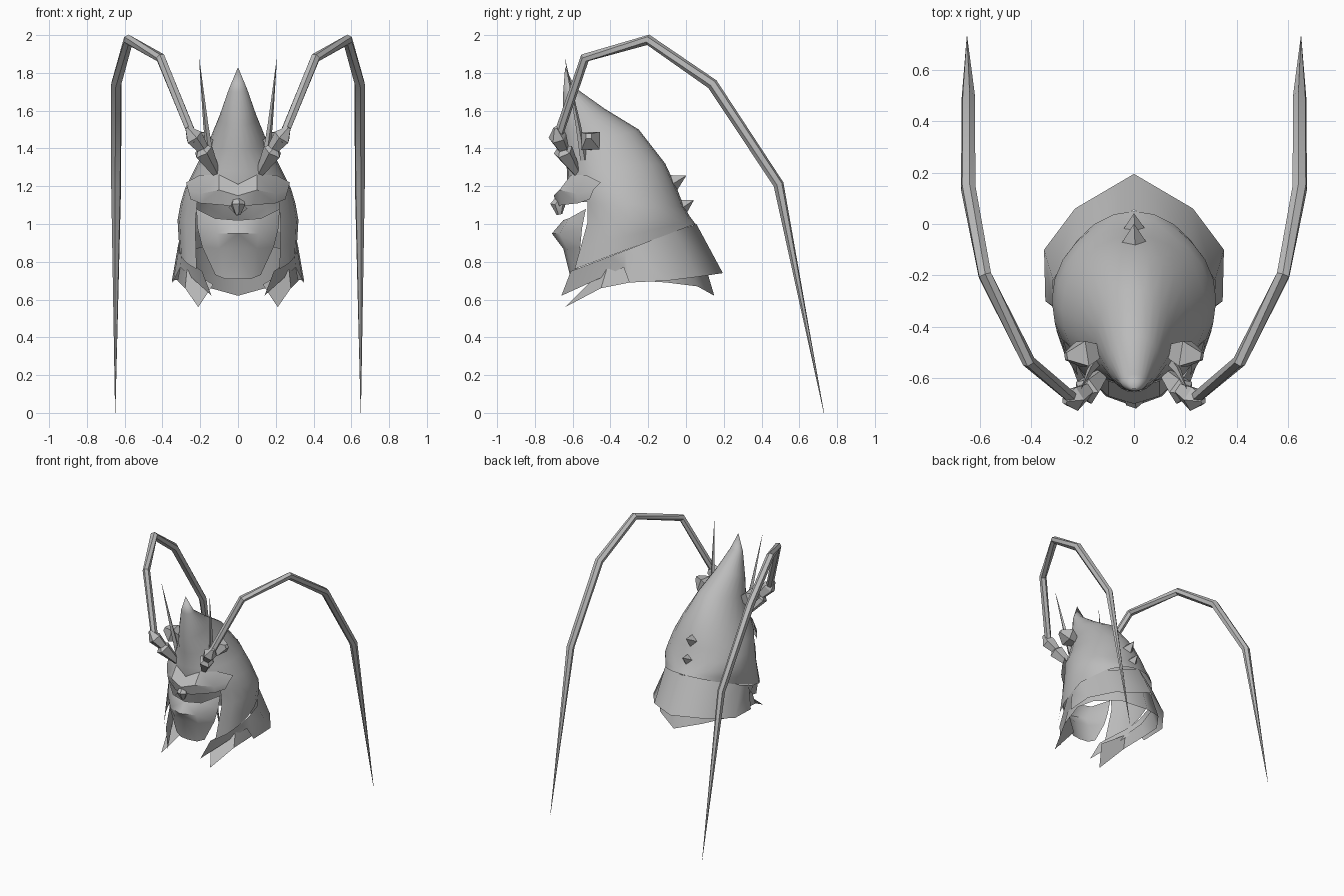
import bpy, bmesh, math
from mathutils import Vector

cube = bpy.data.objects.get("Cube")
if cube:
    bpy.data.objects.remove(cube, do_unlink=True)

grey = bpy.data.materials.new("plain_grey")
grey.use_nodes = True
grey.diffuse_color = (0.5, 0.5, 0.5, 1)
grey.node_tree.nodes["Principled BSDF"].inputs["Base Color"].default_value = (0.5, 0.5, 0.5, 1)


def finish(name, bm, mirror, angle):
    bmesh.ops.remove_doubles(bm, verts=bm.verts, dist=0.0005)
    bmesh.ops.recalc_face_normals(bm, faces=bm.faces)
    mesh = bpy.data.meshes.new(name)
    bm.to_mesh(mesh)
    bm.free()
    mesh.materials.append(grey)
    obj = bpy.data.objects.new(name, mesh)
    bpy.context.collection.objects.link(obj)
    bpy.ops.object.select_all(action='DESELECT')
    obj.select_set(True)
    bpy.context.view_layer.objects.active = obj
    bpy.ops.object.shade_smooth_by_angle(angle=math.radians(angle))
    if mirror:
        mod = obj.modifiers.new("Mirror", 'MIRROR')
        mod.merge_threshold = 0.001
    return obj


def sheet(name, rows, keep=lambda r, c: True, angle=45):
    """Half surface through rows of points, mirrored across x."""
    bm = bmesh.new()
    grid = [[bm.verts.new(p) for p in row] for row in rows]
    for r in range(len(rows) - 1):
        for c in range(len(rows[0]) - 1):
            if keep(r, c):
                bm.faces.new((grid[r][c], grid[r][c + 1], grid[r + 1][c + 1], grid[r + 1][c]))
    loose = [v for v in bm.verts if not v.link_faces]
    bmesh.ops.delete(bm, geom=loose, context='VERTS')
    return finish(name, bm, True, angle)


def tube(name, points, radii, sides=6, mirror=True, angle=40):
    """Tapered many-sided tube along a path."""
    bm = bmesh.new()
    pts = [Vector(p) for p in points]
    rings = []
    for i, p in enumerate(pts):
        before = (p - pts[i - 1]).normalized() if i else Vector()
        after = (pts[i + 1] - p).normalized() if i < len(pts) - 1 else Vector()
        tangent = (before + after).normalized()
        u = tangent.cross(Vector((1, 0.2, 0))).normalized()
        v = tangent.cross(u)
        turn = [2 * math.pi * k / sides for k in range(sides)]
        rings.append([bm.verts.new(p + radii[i] * (math.cos(a) * u + math.sin(a) * v)) for a in turn])
    for a, b in zip(rings, rings[1:]):
        for k in range(sides):
            n = (k + 1) % sides
            bm.faces.new((a[k], a[n], b[n], b[k]))
    bm.faces.new(rings[0])
    bm.faces.new(rings[-1])
    return finish(name, bm, mirror, angle)


# Helmet shell: leaning oval sections (front y, front z, back y, back z, half width)
sections = [
    (-0.64, 1.83, -0.64, 1.83, 0.0),
    (-0.65, 1.70, -0.585, 1.72, 0.05),
    (-0.655, 1.52, -0.43, 1.61, 0.10),
    (-0.64, 1.39, -0.25, 1.50, 0.15),
    (-0.63, 1.28, -0.11, 1.32, 0.225),
    (-0.63, 1.20, -0.045, 1.18, 0.28),
    (-0.61, 1.12, -0.01, 1.09, 0.305),
    (-0.615, 1.00, 0.02, 1.04, 0.32),
    (-0.66, 0.85, 0.035, 1.02, 0.315),
    (-0.70, 0.72, 0.05, 1.00, 0.31),
]
COLS, MOUTH_ROW, OPEN_COLS = 12, 6, 3


def section(yf, zf, yb, zb, w):
    row = []
    for c in range(COLS + 1):
        a = math.pi * c / COLS
        u = (1 - math.cos(a)) / 2
        row.append((w * math.sin(a) if 0 < c < COLS else 0, yf + (yb - yf) * u, zf + (zb - zf) * u))
    return row


# The face stays open below the mouth line
sheet("helmet_shell", [section(*s) for s in sections],
      keep=lambda r, c: r < MOUTH_ROW or c >= OPEN_COLS, angle=60)

# Outer neck collar with pointed front panels
sheet("outer_collar", [
    [(0.19, -0.61, 0.75), (0.30, -0.40, 0.83), (0.315, -0.32, 0.86), (0.315, -0.22, 0.90), (0.22, -0.06, 0.96), (0, 0.055, 1.0)],
    [(0.14, -0.66, 0.62), (0.305, -0.33, 0.77), (0.345, -0.30, 0.69), (0.35, -0.10, 0.70), (0.23, 0.06, 0.72), (0, 0.195, 0.74)],
])

# Inner neck collar
sheet("inner_collar", [
    [(0.13, -0.52, 0.68), (0.27, -0.42, 0.76), (0.30, -0.28, 0.80), (0.29, -0.15, 0.85), (0.19, -0.03, 0.88), (0, 0.06, 0.92)],
    [(0.21, -0.64, 0.56), (0.28, -0.45, 0.66), (0.32, -0.25, 0.70), (0.30, -0.10, 0.69), (0.18, 0.06, 0.67), (0, 0.15, 0.62)],
])

# Brow plate
sheet("brow_plate", [
    [(0, -0.64, 1.21), (0.10, -0.61, 1.26), (0.20, -0.53, 1.26), (0.275, -0.45, 1.22)],
    [(0, -0.70, 1.15), (0.10, -0.67, 1.18), (0.20, -0.58, 1.16), (0.265, -0.49, 1.18)],
    [(0, -0.68, 1.09), (0.08, -0.66, 1.10), (0.20, -0.57, 1.11), (0.25, -0.51, 1.13)],
], angle=25)

# Chin guard
sheet("chin_guard", [
    [(0, -0.65, 1.02), (0.12, -0.62, 1.03), (0.22, -0.53, 1.08)],
    [(0, -0.71, 0.95), (0.11, -0.67, 0.95), (0.215, -0.55, 0.98)],
    [(0, -0.65, 0.87), (0.10, -0.63, 0.87), (0.19, -0.56, 0.88)],
    [(0, -0.61, 0.71), (0.07, -0.60, 0.71), (0.12, -0.58, 0.73)],
], angle=60)

# Small nose tooth between brow and chin
tube("nose_tooth", [(0, -0.66, 1.13), (0, -0.68, 1.10), (0, -0.67, 1.05)], [0.03, 0.04, 0.015], 6, False)

# Long bent feelers and their knuckled bases
tube("antenna",
     [(0.225, -0.69, 1.43), (0.41, -0.535, 1.88), (0.58, -0.2, 1.975), (0.645, 0.14, 1.74), (0.645, 0.49, 1.21), (0.65, 0.73, 0.0)],
     [0.025, 0.026, 0.028, 0.03, 0.028, 0.001], 6)
tube("antenna_base",
     [(0.11, -0.57, 1.26), (0.185, -0.65, 1.385), (0.195, -0.655, 1.40)], [0.02, 0.055, 0.03], 5, angle=20)
tube("antenna_knuckle",
     [(0.18, -0.645, 1.39), (0.235, -0.68, 1.46), (0.27, -0.69, 1.51)], [0.03, 0.05, 0.012], 5, angle=20)

# Thin upright horns
tube("thin_horn", [(0.145, -0.54, 1.34), (0.17, -0.57, 1.52), (0.205, -0.64, 1.87)], [0.02, 0.014, 0.001], 4)

# Faceted eyes on the sides of the snout
tube("eye", [(0.12, -0.49, 1.41), (0.20, -0.505, 1.44), (0.265, -0.515, 1.465)], [0.025, 0.07, 0.02], 4, angle=20)

# Spikes down the back
for name, base, tip in (("upper_back_spike", (0, -0.075, 1.215), (0, 0.0, 1.255)),
                        ("lower_back_spike", (0, -0.03, 1.085), (0, 0.04, 1.125))):
    tube(name, [base, tip], [0.05, 0.001], 4, False, 20)
